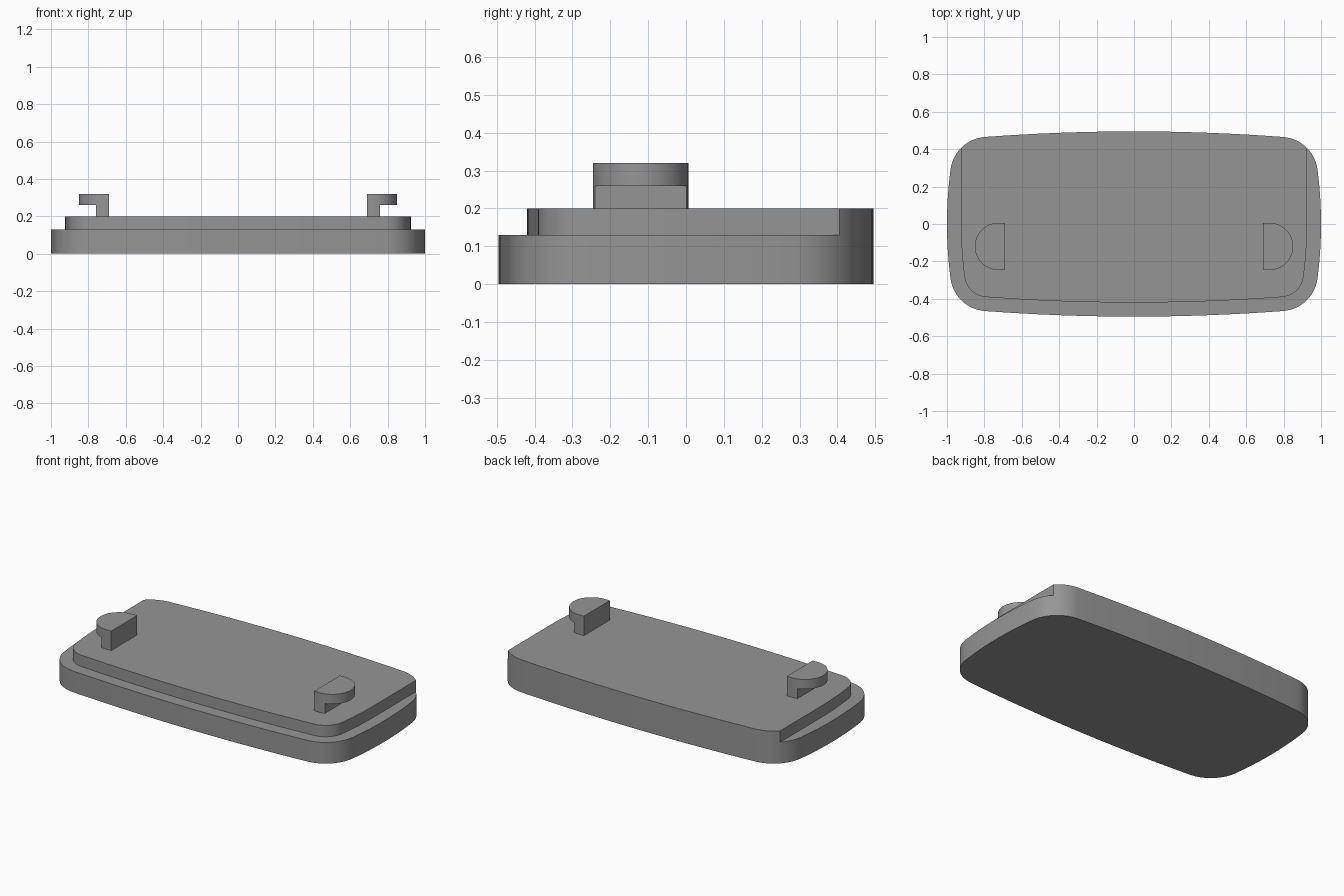
import bpy, bmesh, math

if "Cube" in bpy.data.objects:
    bpy.data.objects.remove(bpy.data.objects["Cube"])

grey = bpy.data.materials.new("plain_grey")
grey.diffuse_color = (0.3, 0.3, 0.3, 1)
grey.use_nodes = True
grey.node_tree.nodes["Principled BSDF"].inputs["Base Color"].default_value = grey.diffuse_color

R_LONG, R_SIDE, R_CORNER = 10.7, 2.25, 0.2      # bowed long edge, bowed end, corner
HALF_X, HALF_Y = 1.0, 0.495


def prism(name, pts, z0, z1):
    """Closed solid from a plan outline."""
    bm = bmesh.new()
    face = bm.faces.new([bm.verts.new((x, y, z0)) for x, y in pts])
    top = bmesh.ops.extrude_face_region(bm, geom=[face])["geom"]
    bmesh.ops.translate(bm, vec=(0, 0, z1 - z0),
                        verts=[v for v in top if isinstance(v, bmesh.types.BMVert)])
    bmesh.ops.recalc_face_normals(bm, faces=bm.faces)
    me = bpy.data.meshes.new(name)
    bm.to_mesh(me)
    bm.free()
    me.materials.append(grey)
    ob = bpy.data.objects.new(name, me)
    bpy.context.collection.objects.link(ob)
    return ob


def cut(ob, cutter):
    """Subtract the cutter, apply, discard it and smooth the curved walls."""
    mod = ob.modifiers.new("cut", "BOOLEAN")
    mod.operation, mod.solver, mod.object = "DIFFERENCE", "EXACT", cutter
    bpy.ops.object.select_all(action="DESELECT")
    bpy.context.view_layer.objects.active = ob
    ob.select_set(True)
    bpy.ops.object.modifier_apply(modifier=mod.name)
    bpy.data.objects.remove(cutter)
    bpy.ops.object.shade_smooth_by_angle(angle=math.radians(30))


def arc(cx, cy, r, a0, a1, n):
    return [(cx + r * math.cos(a0 + (a1 - a0) * i / n),
             cy + r * math.sin(a0 + (a1 - a0) * i / n)) for i in range(n + 1)]


def quarter(inset):
    """Outline from the middle of the long edge round to the middle of the end."""
    ly, sx = HALF_Y - R_LONG, HALF_X - R_SIDE
    cx, cy = 0.78, 0.27
    for _ in range(20):                          # corner centre tangent to both bows
        cy = ly + math.sqrt((R_LONG - R_CORNER) ** 2 - cx ** 2)
        cx = sx + math.sqrt((R_SIDE - R_CORNER) ** 2 - cy ** 2)
    a_long = math.atan2(cy - ly, cx)
    a_side = math.atan2(cy, cx - sx)
    return (arc(0, ly, R_LONG - inset, math.pi / 2, a_long, 8)
            + arc(cx, cy, R_CORNER - inset, a_long, a_side, 14)[1:]
            + arc(sx, 0, R_SIDE - inset, a_side, 0, 6)[1:])


# Body: full-height bowed block
q = quarter(0)
right = q + [(x, -y) for x, y in reversed(q[:-1])]
outline = right + [(-x, y) for x, y in reversed(right[1:-1])]
body = prism("body", outline, 0, 0.2)

# Ledge round the front and both ends, running straight out at the back
q = quarter(0.075)
half = [(x, -y) for x, y in q] + [(0.925, 0.7), (1.3, 0.7), (1.3, -0.8)]
ledge = half + [(-x, y) for x, y in reversed(half[1:])]
cut(body, prism("ledge_cutter", ledge, 0.13, 0.4))

# Hooks: D-shaped caps on narrow stems, overhanging outwards
for side, s in (("left", -1), ("right", 1)):
    d = [(0.69, -0.246)] + arc(0.725, -0.12, 0.126, -math.pi / 2, math.pi / 2, 24) + [(0.69, 0.006)]
    hook = prism(side + "_hook", [(s * x, y) for x, y in d], 0.19, 0.32)
    box = [(0.76, -0.4), (1.0, -0.4), (1.0, 0.2), (0.76, 0.2)]
    cut(hook, prism("undercut_cutter", [(s * x, y) for x, y in box], 0.1, 0.26))
